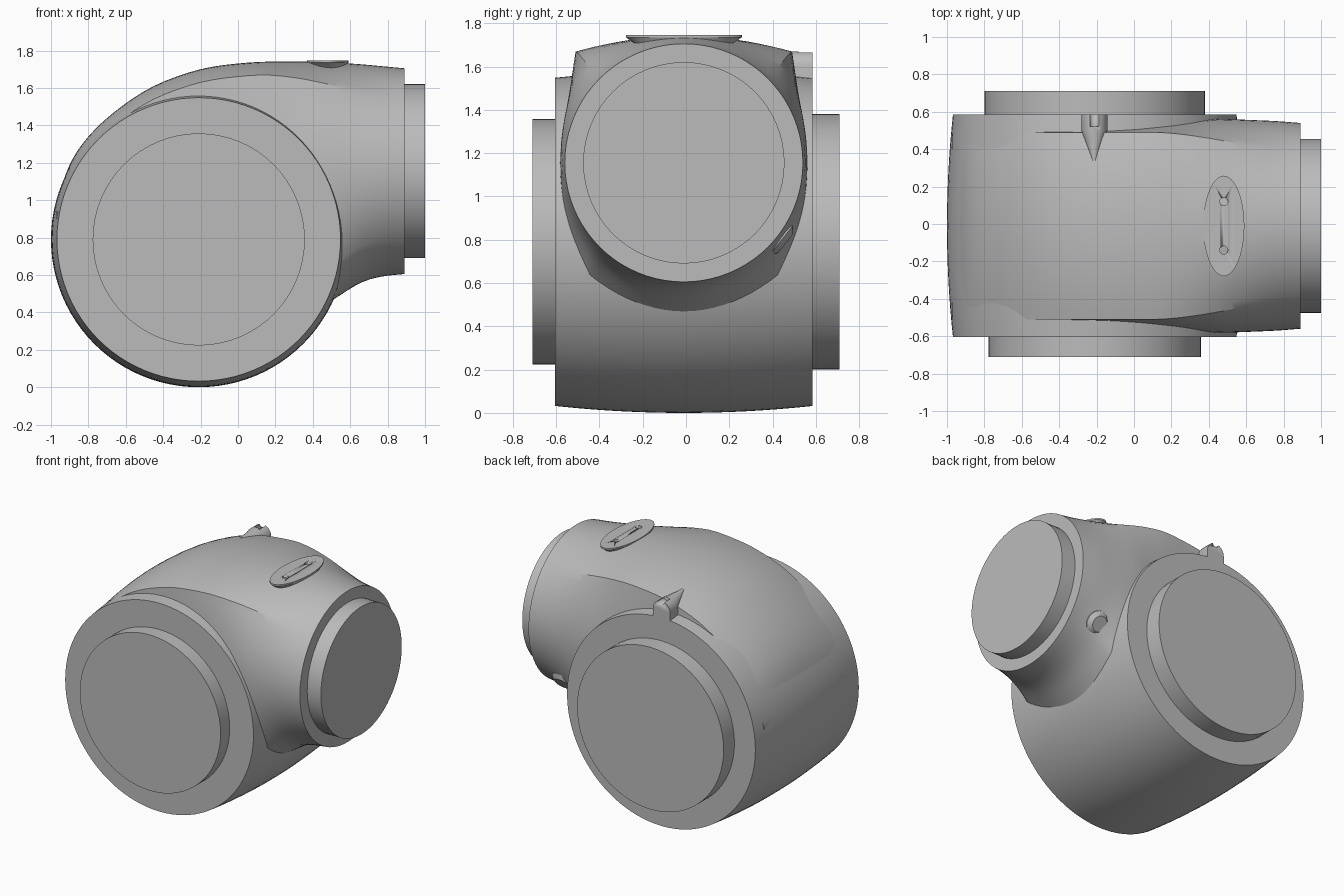
import bpy, bmesh, math
from mathutils import Vector

cube = bpy.data.objects.get("Cube")
if cube:
    bpy.data.objects.remove(cube, do_unlink=True)

grey = bpy.data.materials.new("plain_grey")
grey.use_nodes = True
grey.diffuse_color = (0.5, 0.5, 0.5, 1)
grey.node_tree.nodes["Principled BSDF"].inputs["Base Color"].default_value = (0.5, 0.5, 0.5, 1)


def finish(name, bm, angle=30):
    bmesh.ops.recalc_face_normals(bm, faces=bm.faces)
    mesh = bpy.data.meshes.new(name)
    bm.to_mesh(mesh)
    bm.free()
    obj = bpy.data.objects.new(name, mesh)
    bpy.context.collection.objects.link(obj)
    mesh.materials.append(grey)
    bpy.ops.object.select_all(action='DESELECT')
    obj.select_set(True)
    bpy.context.view_layer.objects.active = obj
    bpy.ops.object.shade_smooth_by_angle(angle=math.radians(angle))
    return obj


def loft(name, rings, angle=30):
    """Skin a list of closed rings and cap both ends."""
    bm = bmesh.new()
    loops = [[bm.verts.new(p) for p in ring] for ring in rings]
    n = len(loops[0])
    for a, b in zip(loops, loops[1:]):
        for i in range(n):
            j = (i + 1) % n
            bm.faces.new((a[i], a[j], b[j], b[i]))
    bm.faces.new(loops[0])
    bm.faces.new(loops[-1])
    return finish(name, bm, angle)


def lathe(name, origin, axis, profile, sides=64, stretch=(1, 1, 1)):
    """Revolve (distance along axis, radius) pairs about an axis."""
    turn = Vector(axis).to_track_quat('Z', 'Y')
    rings = []
    for h, r in profile:
        ring = []
        for i in range(sides):
            a = 2 * math.pi * i / sides
            p = turn @ Vector((r * math.cos(a), r * math.sin(a), h))
            ring.append(Vector(origin) + p * Vector(stretch))
        rings.append(ring)
    return loft(name, rings)


def catmull(rows, steps):
    """Smoothly resample rows of numbers."""
    out = []
    for i in range(len(rows) - 1):
        p0, p1, p2, p3 = (rows[min(max(k, 0), len(rows) - 1)] for k in range(i - 1, i + 3))
        for s in range(steps):
            t = s / steps
            out.append([b + t / 2 * (c - a + t * (2*a - 5*b + 4*c - d + t * (3*b - a - 3*c + d)))
                        for a, b, c, d in zip(p0, p1, p2, p3)])
    return out + [rows[-1]]


MID = -0.01   # middle plane in y
DRUM = (-0.21, MID, 0.79)

# Barrel-shaped drum lying along y, with a round plate at each end
lathe("drum", DRUM, (0, 1, 0),
      [(0.595 * k / 8, 0.79 - 0.032 * (k / 8) ** 2) for k in range(-8, 9)], 96)
lathe("front_plate", DRUM, (0, -1, 0), [(0.55, 0.567), (0.7, 0.567)])
lathe("back_plate", DRUM, (0, 1, 0), [(0.55, 0.59), (0.72, 0.59)])

# Elbow body: x, top, centre height, bottom, half width
stations = [
    (-0.97, 0.99, 0.79, 0.66, 0.50), (-0.9, 1.19, 0.85, 0.5, 0.50),
    (-0.8, 1.34, 0.9, 0.42, 0.50), (-0.65, 1.48, 0.95, 0.4, 0.51),
    (-0.45, 1.61, 1.0, 0.4, 0.51), (-0.2, 1.70, 1.05, 0.4, 0.52),
    (0.05, 1.735, 1.1, 0.4, 0.54), (0.28, 1.742, 1.14, 0.4, 0.56),
    (0.42, 1.74, 1.155, 0.41, 0.57), (0.52, 1.735, 1.155, 0.475, 0.57),
    (0.65, 1.727, 1.155, 0.555, 0.565), (0.76, 1.717, 1.155, 0.59, 0.56),
    (0.89, 1.705, 1.155, 0.605, 0.55)]
N = 10


def quarter(c, edge, width, shoulder, roundness):
    """Side-to-crown quarter, blended from a crowned box to an ellipse."""
    drop = 0.07 if edge > c else -0.07
    pts = []
    for k in range(2 * N + 1):
        s = k / N
        if s <= 1:
            y, z = width - (width - shoulder) * s * s, c + (edge - drop - c) * s
        else:
            y, z = shoulder * (2 - s), edge - drop * (2 - s) ** 2
        a = s * math.pi / 4
        ey, ez = width * math.cos(a), c + (edge - c) * math.sin(a)
        pts.append((y + (ey - y) * roundness, z + (ez - z) * roundness))
    return pts


rings = []
for x, top, c, low, width in catmull(stations, 4):
    t = min(max((x - 0.1) / 0.79, 0), 1)
    t = t * t * (3 - 2 * t)
    up = quarter(c, top, width, 0.5, t)
    down = quarter(c, low, width, 0.48, t)
    half = down[::-1] + up[1:]
    ring = half + [(-y, z) for y, z in half[-2:0:-1]]
    rings.append([(x, MID + y, z) for y, z in ring])
loft("elbow_body", rings, 28)

# Round plate on the mouth of the neck
lathe("neck_plate", (0.89, MID, 1.155), (1, 0, 0), [(-0.03, 0.465), (0.11, 0.465)])

# Oval pad on top, with two small holes
pad = lathe("oval_pad", (0.48, MID, 0), (0, 0, 1),
            [(1.66, 0.19), (1.705, 0.225), (1.735, 0.268), (1.746, 0.268)], 48, (0.41, 1, 1))
for side in (-1, 1):
    hole = lathe("hole_cutter", (0.48, MID + side * 0.13, 1.725), (0, 0, 1),
                 [(0, 0.022), (0.1, 0.022)], 20)
    hole.hide_render = True
    hole.hide_set(True)
    cut = pad.modifiers.new("hole", 'BOOLEAN')
    cut.operation = 'DIFFERENCE'
    cut.object = hole

# Round-topped index tab over the back rim, slotted at its end
tab_rings = []
for y, r, z in [(0.34, 0.01, 1.655), (0.46, 0.055, 1.61), (0.5, 0.07, 1.6), (0.585, 0.07, 1.6)]:
    arc = [math.pi * k / 12 for k in range(13)]
    ring = [(-0.212 + r * math.cos(a), y, z + r * math.sin(a)) for a in arc]
    tab_rings.append([(ring[0][0], y, 1.5)] + ring + [(ring[-1][0], y, 1.5)])
tab = loft("index_tab", tab_rings)
slot = lathe("slot_cutter", (-0.212, 0.52, 1.67), (0, 1, 0), [(0, 0.025), (0.1, 0.025)], 16)
slot.hide_render = True
slot.hide_set(True)
cut = tab.modifiers.new("slot", 'BOOLEAN')
cut.operation = 'DIFFERENCE'
cut.object = slot

# Small round button on the back of the neck
out = Vector((0, 0.78, -0.62)).normalized()
lathe("side_button", Vector((0.68, MID, 1.155)) + out * 0.5, out,
      [(0, 0.085), (0.075, 0.085), (0.1, 0.055)], 32)
